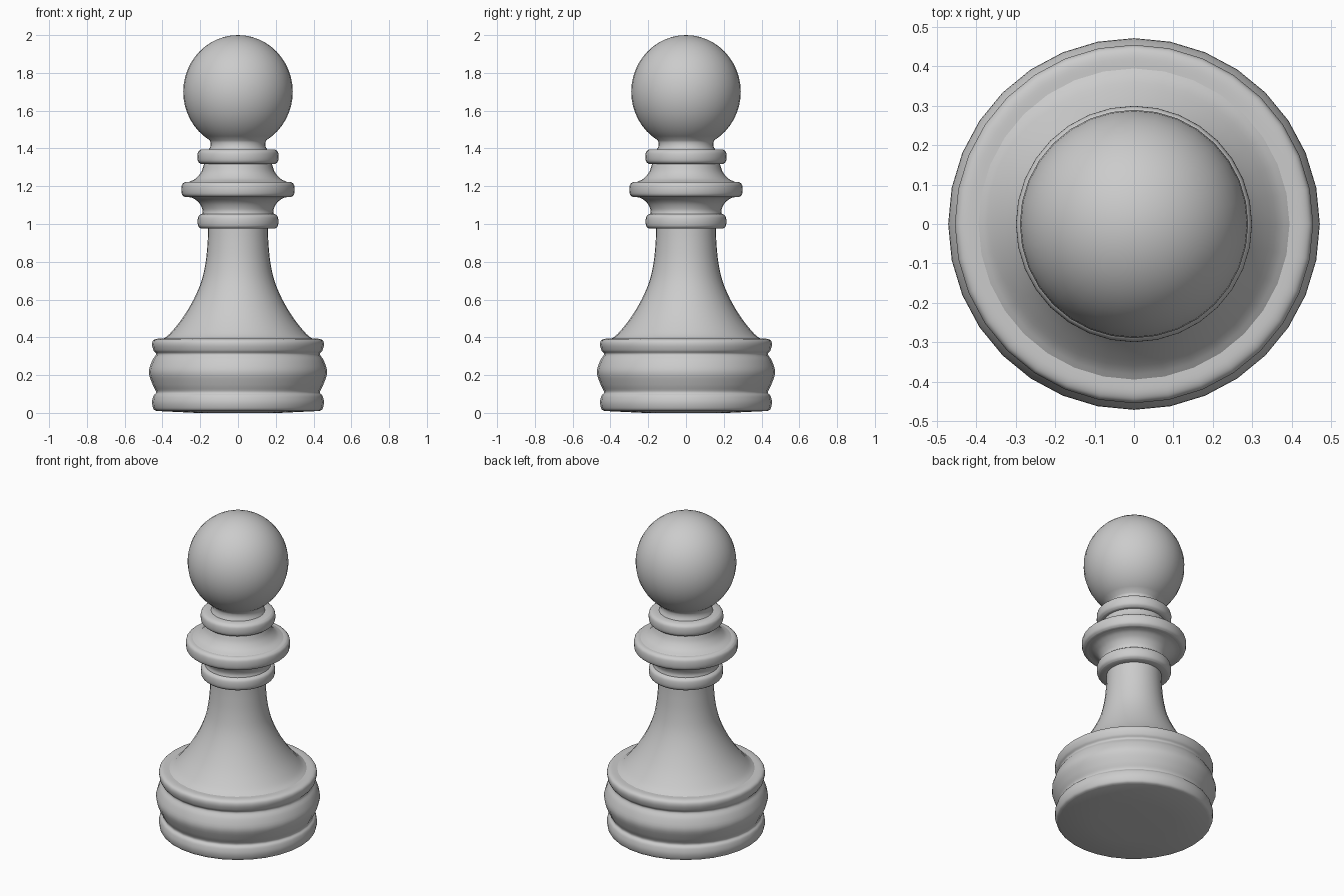
import bpy, bmesh, math

if "Cube" in bpy.data.objects:
    bpy.data.objects.remove(bpy.data.objects["Cube"])

SEGMENTS = 32


def smooth_curve(pts, steps=4):
    """Catmull-Rom curve through (radius, height) points."""
    p = [pts[0]] + pts + [pts[-1]]
    out = []
    for i in range(1, len(p) - 2):
        a, b, c, d = p[i - 1:i + 3]
        for s in range(steps):
            t = s / steps
            out.append(tuple(0.5 * (2 * b[k] + (c[k] - a[k]) * t
                       + (2 * a[k] - 5 * b[k] + 4 * c[k] - d[k]) * t * t
                       + (3 * b[k] - a[k] - 3 * c[k] + d[k]) * t ** 3) for k in (0, 1)))
    return out + [pts[-1]]


def lathe(name, profile):
    """Revolve a profile, listed from bottom to top, around z."""
    bm = bmesh.new()
    verts = [bm.verts.new((r, 0, z)) for r, z in profile]
    edges = [bm.edges.new(pair) for pair in zip(verts, verts[1:])]
    bmesh.ops.spin(bm, geom=verts + edges, cent=(0, 0, 0), axis=(0, 0, 1),
                   angle=math.tau, steps=SEGMENTS, use_merge=True)
    bmesh.ops.remove_doubles(bm, verts=bm.verts, dist=1e-5)
    bmesh.ops.recalc_face_normals(bm, faces=bm.faces)
    # Open strips: make sure the side walls point outwards
    widest = max(bm.faces, key=lambda f: f.calc_center_median().xy.length)
    c = widest.calc_center_median()
    if widest.normal.x * c.x + widest.normal.y * c.y < 0:
        bmesh.ops.reverse_faces(bm, faces=bm.faces)
    mesh = bpy.data.meshes.new(name)
    bm.to_mesh(mesh)
    bm.free()
    ob = bpy.data.objects.new(name, mesh)
    bpy.context.collection.objects.link(ob)
    bpy.ops.object.select_all(action='DESELECT')
    ob.select_set(True)
    bpy.context.view_layer.objects.active = ob
    bpy.ops.object.shade_smooth_by_angle(angle=math.radians(50))
    return ob


def ring(r, z0, z1, r_low, r_high):
    """Rounded bead profile between two neck radii."""
    return [(r_low, z0)] + smooth_curve([
        (r - 0.018, z0), (r - 0.004, z0 + 0.013), (r, (z0 + z1) / 2),
        (r - 0.004, z1 - 0.013), (r - 0.018, z1)]) + [(r_high, z1)]


# Base: foot bead, wide bulge and upper bead
lathe("base", [(0, 0), (0.22, 0)] + smooth_curve([
    (0.43, 0.01), (0.447, 0.02), (0.455, 0.055), (0.448, 0.09), (0.434, 0.11),
    (0.452, 0.15), (0.472, 0.215), (0.455, 0.275), (0.434, 0.31),
    (0.447, 0.33), (0.455, 0.36), (0.45, 0.382), (0.43, 0.392),
    (0.395, 0.393)]))

# Flared body
lathe("body", smooth_curve([
    (0.395, 0.393), (0.36, 0.42), (0.295, 0.50), (0.235, 0.60),
    (0.193, 0.70), (0.171, 0.80), (0.161, 0.90), (0.158, 0.975)]))

# Lower ring, flared collar and upper ring
lathe("lower_ring", ring(0.214, 0.975, 1.052, 0.158, 0.19))
lathe("collar_underside", smooth_curve([
    (0.19, 1.052), (0.188, 1.075), (0.205, 1.11), (0.235, 1.135), (0.262, 1.143)]))
lathe("collar", ring(0.30, 1.143, 1.222, 0.262, 0.262))
lathe("collar_top", smooth_curve([
    (0.262, 1.222), (0.225, 1.24), (0.195, 1.275), (0.18, 1.318)]))
lathe("upper_ring", ring(0.215, 1.318, 1.394, 0.18, 0.155))

# Neck and round head
head = [(0.29 * math.cos(a), 1.70 + 0.30 * math.sin(a))
        for a in (math.radians(-59 + 149 * i / 20) for i in range(20))]
lathe("head", [(0.155, 1.394), (0.146, 1.41), (0.145, 1.43)] + head + [(0, 2.0)])
